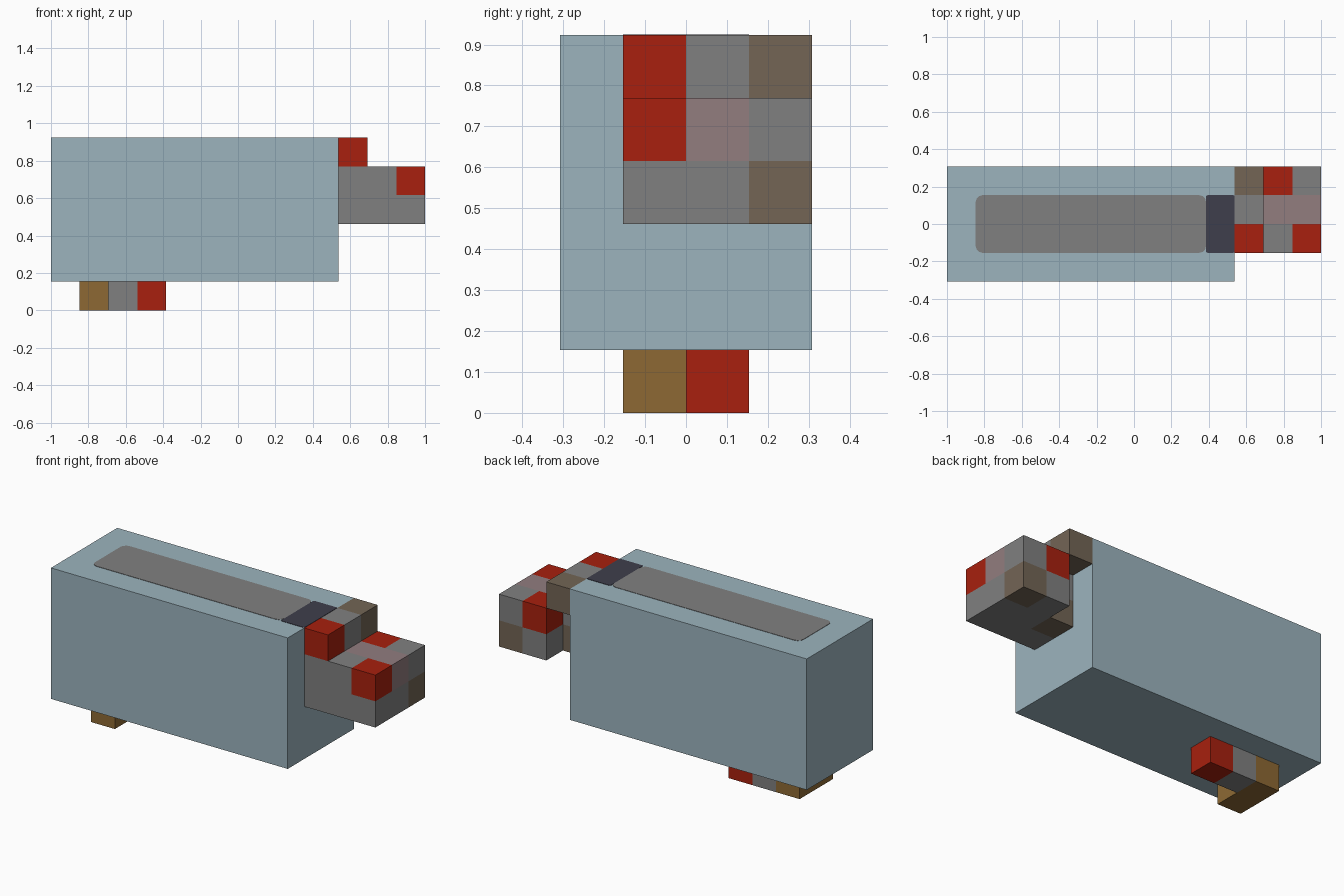
import bpy
import bmesh
import math
from mathutils import Vector

U = 2 / 13          # one block of the grid
X0 = -1.0           # left end of the grid

if "Cube" in bpy.data.objects:
    bpy.data.objects.remove(bpy.data.objects["Cube"])


def to_linear(c):
    c /= 255
    return c / 12.92 if c <= 0.04045 else ((c + 0.055) / 1.055) ** 2.4


def make_material(name, rgb):
    color = [to_linear(c) for c in rgb] + [1.0]
    mat = bpy.data.materials.new(name)
    mat.use_nodes = True
    mat.diffuse_color = color
    bsdf = mat.node_tree.nodes["Principled BSDF"]
    bsdf.inputs["Base Color"].default_value = color
    bsdf.inputs["Roughness"].default_value = 0.9
    return mat


BLUE = make_material("pale_blue", (156, 180, 190))
GREY = make_material("mid_grey", (128, 128, 128))
RED = make_material("brick_red", (168, 32, 14))
TAUPE = make_material("taupe", (115, 101, 85))
OCHRE = make_material("ochre_brown", (141, 105, 52))
PINK = make_material("dusty_pink", (146, 125, 127))
NAVY = make_material("dark_navy", (62, 62, 76))
CODES = {"g": GREY, "r": RED, "t": TAUPE, "o": OCHRE, "p": PINK}


def finish(name, bm, mats):
    bmesh.ops.recalc_face_normals(bm, faces=bm.faces[:])
    mesh = bpy.data.meshes.new(name)
    bm.to_mesh(mesh)
    bm.free()
    for mat in mats:
        mesh.materials.append(mat)
    obj = bpy.data.objects.new(name, mesh)
    bpy.context.collection.objects.link(obj)
    return obj


def block_cluster(name, corner, layers):
    """Blocks from text layers, bottom up; rows run front to back, letters along x."""
    cells = {(i, j, k): code
             for k, layer in enumerate(layers)
             for j, row in enumerate(layer.split())
             for i, code in enumerate(row) if code != "."}
    codes = sorted(set(cells.values()))
    bm = bmesh.new()
    for cell, code in cells.items():
        center = Vector(cell) + Vector((0.5, 0.5, 0.5))
        for axis in range(3):
            for sign in (-1, 1):
                normal = Vector((0, 0, 0))
                normal[axis] = sign
                if tuple(int(c) for c in Vector(cell) + normal) in cells:
                    continue
                a = Vector((0, 0, 0))
                a[(axis + 1) % 3] = 0.5
                b = normal.cross(a)
                mid = center + normal / 2
                pts = [mid + a + b, mid - a + b, mid - a - b, mid + a - b]
                face = bm.faces.new([bm.verts.new((p + Vector(corner)) * U + Vector((X0, 0, 0)))
                                     for p in pts])
                face.material_index = codes.index(code)
    bmesh.ops.remove_doubles(bm, verts=bm.verts[:], dist=1e-4)
    return finish(name, bm, [CODES[c] for c in codes])


def top_plate(name, x_min, x_max, half_width, radius, mat):
    """Thin plate with rounded corners lying on the top of the body."""
    bm = bmesh.new()
    mid = (x_min + x_max) / 2
    half_length = (x_max - x_min) / 2
    verts = []
    for quarter, (sx, sy) in enumerate([(1, 1), (-1, 1), (-1, -1), (1, -1)]):
        for step in range(4):
            t = math.pi / 2 * (quarter + step / 3)
            verts.append(bm.verts.new((
                mid + sx * (half_length - radius) + radius * math.cos(t),
                sy * (half_width - radius) + radius * math.sin(t),
                6 * U)))
    face = bm.faces.new(verts)
    top = bmesh.ops.extrude_face_region(bm, geom=[face])["geom"]
    bmesh.ops.translate(bm, vec=(0, 0, 0.002),
                        verts=[g for g in top if isinstance(g, bmesh.types.BMVert)])
    return finish(name, bm, [mat])


# Body
bm = bmesh.new()
bmesh.ops.create_cube(bm, size=1)
bmesh.ops.scale(bm, vec=(10 * U, 4 * U, 5 * U), verts=bm.verts[:])
bmesh.ops.translate(bm, vec=(X0 + 5 * U, 0, 3.5 * U), verts=bm.verts[:])
finish("body", bm, [BLUE])

# Painted strip and dark end patch on the top
top_plate("top_strip", X0 + U, X0 + 9 * U, U, 0.035, GREY)
top_plate("top_end_patch", X0 + 9 * U, X0 + 10 * U, U, 0.008, NAVY)

# Stepped head with a notch at the rear, and the L-shaped foot
block_cluster("head", (10, -1, 3), ["ggg tgg .gt", "ggr gpp .rg", "r.. g.. t.."])
block_cluster("foot", (1, -1, 0), ["o.. ogr"])
